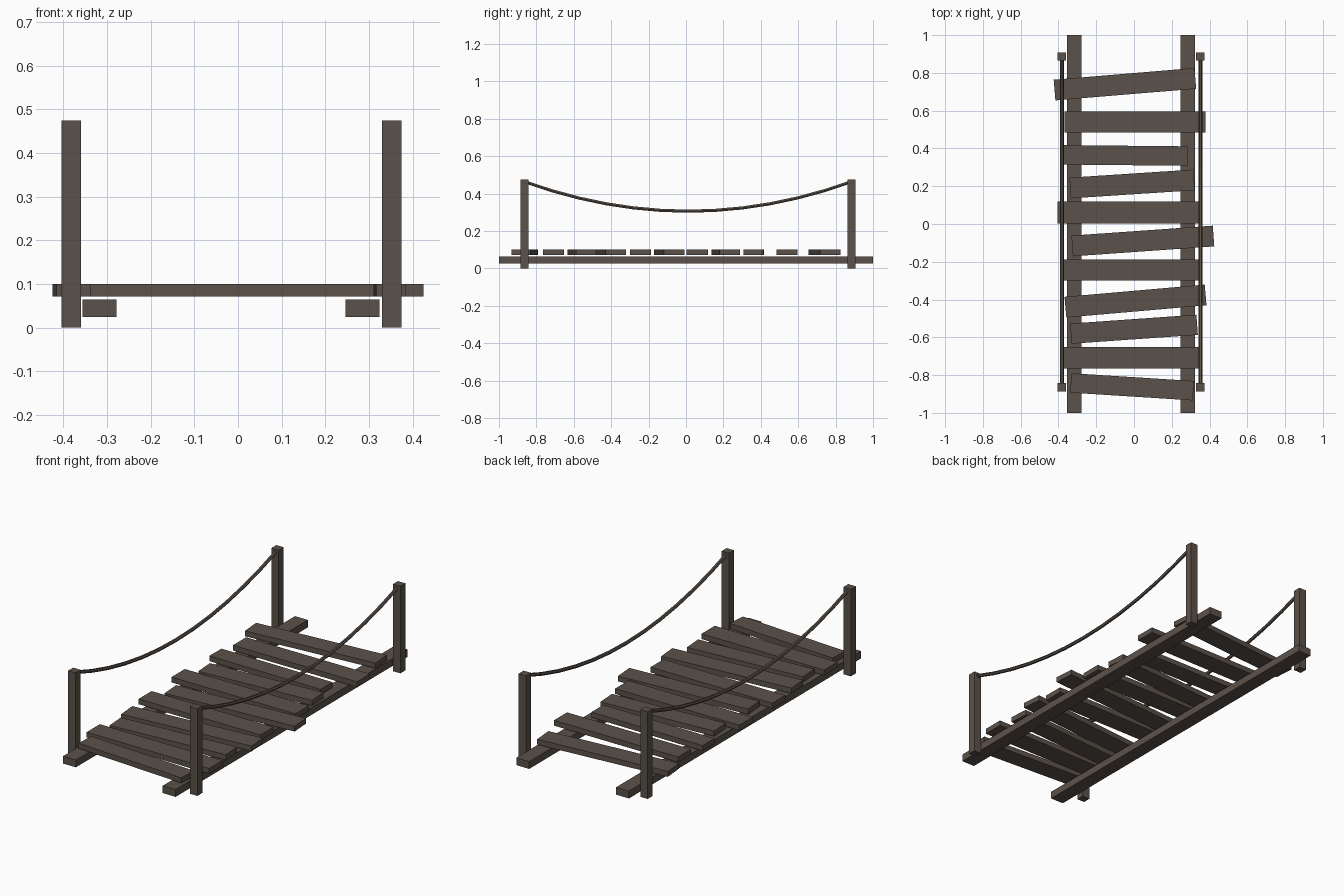
import bpy, bmesh, math
from mathutils import Matrix, Vector

if "Cube" in bpy.data.objects:
    bpy.data.objects.remove(bpy.data.objects["Cube"])

wood = bpy.data.materials.new("weathered_wood")
wood.diffuse_color = (0.105, 0.083, 0.067, 1)
wood.use_nodes = True
wood.node_tree.nodes["Principled BSDF"].inputs["Base Color"].default_value = wood.diffuse_color


def finish(name, bm):
    bmesh.ops.recalc_face_normals(bm, faces=bm.faces)
    me = bpy.data.meshes.new(name)
    bm.to_mesh(me)
    bm.free()
    me.materials.append(wood)
    ob = bpy.data.objects.new(name, me)
    bpy.context.collection.objects.link(ob)
    return ob


def box(name, center, size, turn=0.0):
    bm = bmesh.new()
    bmesh.ops.create_cube(bm, size=1, matrix=Matrix.Diagonal((*size, 1)))
    ob = finish(name, bm)
    ob.location = center
    ob.rotation_euler.z = turn
    return ob


def rope(name, x, y0, y1, z_end, z_low, radius=0.0095, steps=12, sides=6):
    """Sagging tube following a parabola between two posts."""
    bm = bmesh.new()
    mid, half = (y0 + y1) / 2, (y1 - y0) / 2
    rings = []
    for i in range(steps + 1):
        t = -1 + 2 * i / steps
        slope = 2 * t * (z_end - z_low) / half
        up = Vector((0, -slope, 1)).normalized()
        c = Vector((x, mid + half * t, z_low + (z_end - z_low) * t * t))
        ring = []
        for k in range(sides):
            a = math.tau * k / sides
            ring.append(bm.verts.new(c + radius * (Vector((math.cos(a), 0, 0)) + up * math.sin(a))))
        rings.append(ring)
    for a, b in zip(rings, rings[1:]):
        for k in range(sides):
            n = (k + 1) % sides
            bm.faces.new((a[k], a[n], b[n], b[k]))
    bm.faces.new(rings[0])
    bm.faces.new(rings[-1])
    return finish(name, bm)


# Long support beams, corner posts and sagging hand ropes
for side, beam_x, post_x, rope_x in (("left", -0.317, -0.382, -0.381),
                                     ("right", 0.285, 0.352, 0.352)):
    box(side + "_beam", (beam_x, 0, 0.045), (0.078, 2.0, 0.04))
    for end, y in (("front", -0.864), ("back", 0.886)):
        box(f"{side}_{end}_post", (post_x, y, 0.2375), (0.045, 0.043, 0.475))
    rope(side + "_rope", rope_x, -0.864, 0.886, 0.464, 0.306)

# Uneven deck planks: centre x, centre y, length, width, turn
planks = [
    (-0.048, 0.740, 0.748, 0.110, 0.083),
    (0.005, 0.540, 0.748, 0.113, 0.0),
    (-0.055, 0.363, 0.675, 0.103, -0.010),
    (-0.010, 0.212, 0.658, 0.110, 0.065),
    (-0.030, 0.061, 0.748, 0.115, 0.0),
    (0.047, -0.090, 0.750, 0.110, 0.070),
    (-0.023, -0.243, 0.735, 0.112, 0.0),
    (0.008, -0.408, 0.745, 0.110, 0.087),
    (0.000, -0.557, 0.670, 0.107, 0.070),
    (-0.008, -0.708, 0.740, 0.114, 0.0),
    (-0.010, -0.862, 0.650, 0.103, -0.063),
]
for i, (x, y, length, width, turn) in enumerate(planks, 1):
    box(f"deck_plank_{i}", (x, y, 0.086), (length, width, 0.029), turn)
